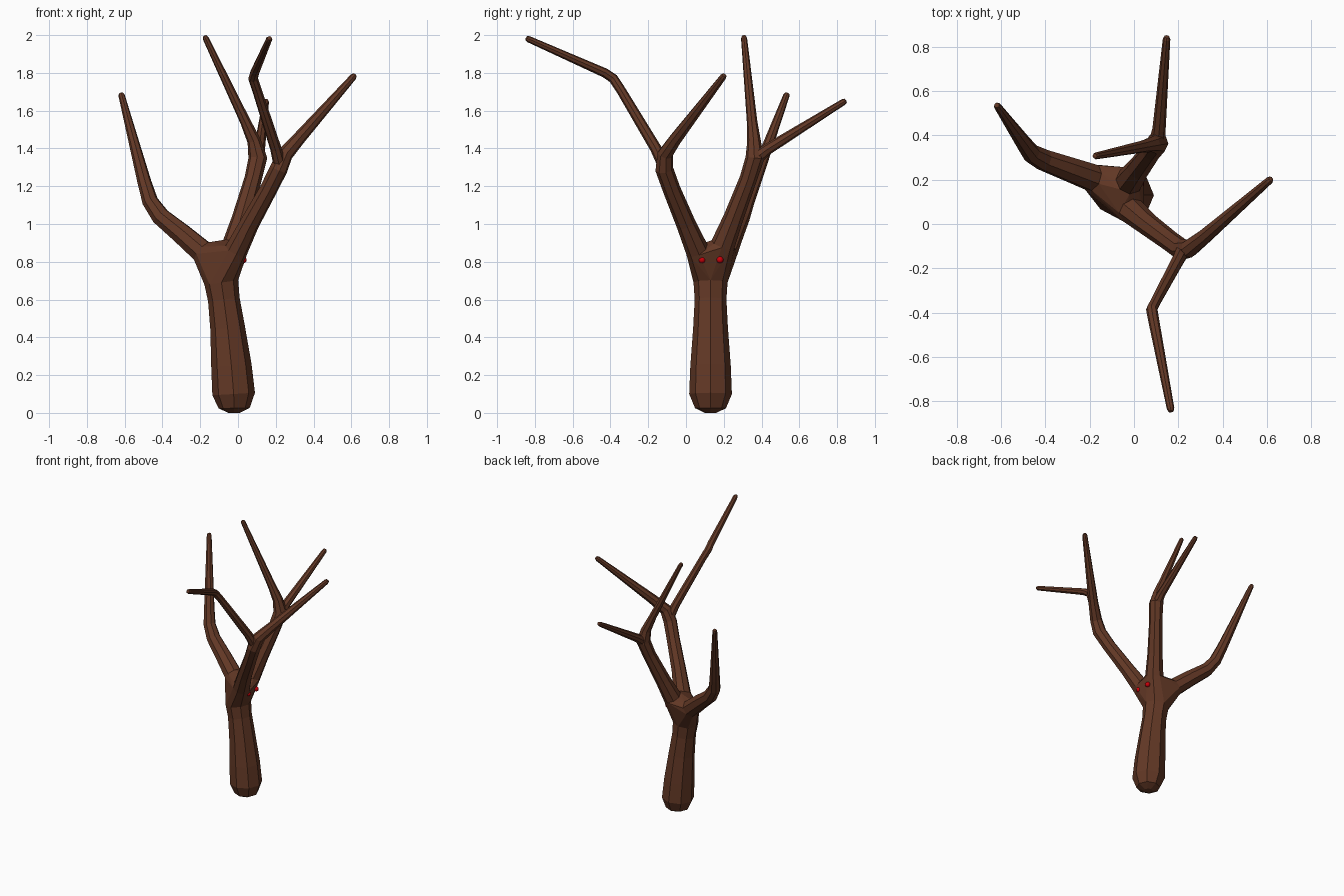
import bpy, bmesh, math
from mathutils import Vector

if "Cube" in bpy.data.objects:
    bpy.data.objects.remove(bpy.data.objects["Cube"])

SIDES = 8


def material(name, rgb):
    m = bpy.data.materials.new(name)
    m.diffuse_color = (*rgb, 1)
    m.use_nodes = True
    m.node_tree.nodes["Principled BSDF"].inputs["Base Color"].default_value = m.diffuse_color
    return m


bark = material("brown_bark", (0.125, 0.04, 0.019))
red = material("red_eye", (0.6, 0.0, 0.003))


def add_object(name, bm, mat):
    bmesh.ops.recalc_face_normals(bm, faces=bm.faces[:])
    mesh = bpy.data.meshes.new(name)
    bm.to_mesh(mesh)
    bm.free()
    mesh.materials.append(mat)
    ob = bpy.data.objects.new(name, mesh)
    bpy.context.collection.objects.link(ob)
    return ob


def limb(name, path, tip=True):
    """Eight-sided tapering limb along (x, y, z, radius) points; returns its rings."""
    pts = [Vector(p[:3]) for p in path]
    radii = [p[3] for p in path]
    if tip:  # blunt rounded end
        d = (pts[-1] - pts[-2]).normalized()
        end, r = pts[-1], radii[-1]
        pts[-1] = end - d * r
        pts += [end - d * r * 0.2, end]
        radii += [r * 0.7, r * 0.1]
    segs = [(b - a).normalized() for a, b in zip(pts, pts[1:])]
    tangents = [segs[0]] + [(a + b).normalized() for a, b in zip(segs, segs[1:])] + [segs[-1]]
    side = Vector((1, 0, 0))
    bm = bmesh.new()
    rings, coords = [], []
    for p, r, t in zip(pts, radii, tangents):
        side = (side - t * side.dot(t)).normalized()
        up = t.cross(side)
        ring = [p + r * (side * math.cos(a) + up * math.sin(a))
                for a in (math.tau * i / SIDES for i in range(SIDES))]
        coords.append(ring)
        rings.append([bm.verts.new(c) for c in ring])
    for a, b in zip(rings, rings[1:]):
        for i in range(SIDES):
            j = (i + 1) % SIDES
            bm.faces.new((a[i], a[j], b[j], b[i]))
    bm.faces.new(rings[0])
    bm.faces.new(rings[-1])
    add_object(name, bm, bark)
    return coords


# Trunk, with a bevelled foot
trunk = limb("trunk", [
    (-0.02, 0.13, 0.0, 0.03), (-0.02, 0.13, 0.025, 0.082), (-0.023, 0.13, 0.1, 0.113),
    (-0.035, 0.13, 0.25, 0.107), (-0.055, 0.13, 0.45, 0.092), (-0.075, 0.13, 0.6, 0.084),
    (-0.088, 0.13, 0.69, 0.09)], tip=False)

# Main limbs, each running on into its first branch
left = limb("left_limb", [
    (-0.19, 0.21, 0.855, 0.064), (-0.30, 0.25, 0.95, 0.057), (-0.41, 0.29, 1.04, 0.05),
    (-0.465, 0.32, 1.12, 0.043), (-0.495, 0.36, 1.22, 0.037), (-0.62, 0.537, 1.695, 0.017)])
front = limb("front_limb", [
    (-0.01, 0.06, 0.86, 0.062), (0.06, 0.0, 1.0, 0.052), (0.16, -0.075, 1.18, 0.047),
    (0.215, -0.115, 1.29, 0.048), (0.25, -0.11, 1.37, 0.042), (0.32, -0.055, 1.45, 0.035),
    (0.62, 0.205, 1.79, 0.018)])
back = limb("back_limb", [
    (-0.02, 0.195, 0.89, 0.064), (0.02, 0.25, 1.03, 0.053), (0.08, 0.33, 1.24, 0.046),
    (0.105, 0.365, 1.35, 0.05), (0.085, 0.36, 1.44, 0.036), (0.04, 0.35, 1.54, 0.028),
    (-0.178, 0.306, 1.998, 0.016)])

# Side branches
limb("front_side_branch", [
    (0.225, -0.11, 1.30, 0.035), (0.2, -0.16, 1.40, 0.03), (0.1, -0.345, 1.71, 0.025),
    (0.08, -0.385, 1.77, 0.026), (0.088, -0.43, 1.80, 0.025), (0.168, -0.848, 1.985, 0.017)])
limb("back_side_branch", [
    (0.1, 0.345, 1.33, 0.04), (0.113, 0.43, 1.395, 0.03), (0.148, 0.848, 1.655, 0.017)])

# Crotch joining trunk and limbs
bm = bmesh.new()
for c in trunk[-1] + left[0] + front[0] + back[0]:
    bm.verts.new(c)
hull = bmesh.ops.convex_hull(bm, input=bm.verts[:])
inner = [v for v in bm.verts if not v.link_faces]
bmesh.ops.delete(bm, geom=inner, context='VERTS')
add_object("crotch", bm, bark)

# Eyes on the right-hand side
for name, y in (("eye_a", 0.085), ("eye_b", 0.18)):
    bm = bmesh.new()
    bmesh.ops.create_uvsphere(bm, u_segments=12, v_segments=8, radius=0.018)
    bmesh.ops.translate(bm, verts=bm.verts[:], vec=(0.028, y, 0.81))
    ob = add_object(name, bm, red)
    ob.data.shade_smooth()
